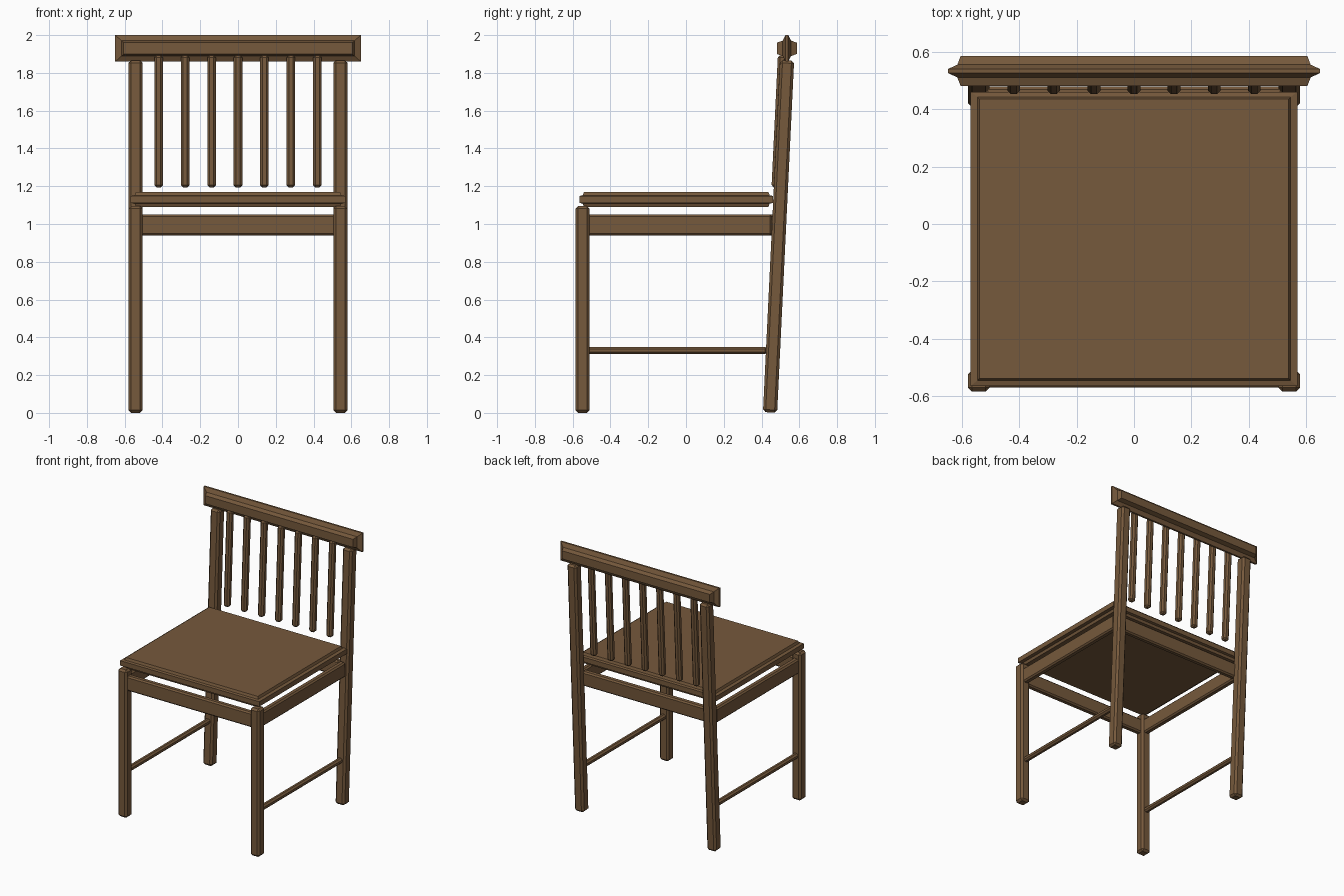
import bpy, bmesh, math
from mathutils import Vector, Matrix

if "Cube" in bpy.data.objects:
    bpy.data.objects.remove(bpy.data.objects["Cube"])

wood = bpy.data.materials.new("brown_wood")
wood.diffuse_color = (0.18, 0.10, 0.045, 1)
wood.use_nodes = True
wood.node_tree.nodes["Principled BSDF"].inputs["Base Color"].default_value = wood.diffuse_color


def finish(name, bm):
    bmesh.ops.recalc_face_normals(bm, faces=bm.faces)
    me = bpy.data.meshes.new(name)
    bm.to_mesh(me)
    bm.free()
    me.materials.append(wood)
    ob = bpy.data.objects.new(name, me)
    bpy.context.collection.objects.link(ob)
    return ob


def bar(name, size, loc, chamfer, tilt=0.0):
    """Chamfered box, tilted backwards about x."""
    bm = bmesh.new()
    bmesh.ops.create_cube(bm, size=1)
    bmesh.ops.scale(bm, vec=size, verts=bm.verts)
    bmesh.ops.bevel(bm, geom=bm.edges[:], offset=chamfer, segments=1,
                    profile=0.5, affect='EDGES')
    bm.transform(Matrix.Translation(loc) @ Matrix.Rotation(-tilt, 4, 'X'))
    return finish(name, bm)


def panel(name, layers, matrix):
    """Stack of rectangles (half width, half depth, height), capped at both ends."""
    bm = bmesh.new()
    loops = [[bm.verts.new((sx * a, sy * b, h))
              for sx, sy in ((-1, -1), (1, -1), (1, 1), (-1, 1))]
             for a, b, h in layers]
    for lo, hi in zip(loops, loops[1:]):
        for i in range(4):
            j = (i + 1) % 4
            bm.faces.new((lo[i], lo[j], hi[j], hi[i]))
    bm.faces.new(loops[0][::-1])
    bm.faces.new(loops[-1])
    bm.transform(matrix)
    return finish(name, bm)


def mirrored(half):
    return [(a, b, -h) for a, b, h in half] + [(a, b, h) for a, b, h in half[::-1]]


# Seat with a stepped tongue edge
panel("seat", mirrored([(0.54, 0.488, 0.04), (0.547, 0.495, 0.022), (0.57, 0.513, 0.018)]),
      Matrix.Translation((0, -0.052, 1.13)))

# Top rail: thin plate with a raised field on both faces
panel("top_rail", mirrored([(0.605, 0.03, 0.0525), (0.617, 0.041, 0.022), (0.65, 0.07, 0.007)]),
      Matrix.Translation((0, 0.534, 1.93)) @ Matrix.Rotation(math.pi / 2, 4, 'X'))

# Legs, side aprons and stretchers on each side
tilt = math.atan2(0.09, 1.865)
for side, s in (("left", -1), ("right", 1)):
    x = 0.542 * s
    bar("front_leg_" + side, (0.075, 0.075, 1.095), (x, -0.5475, 0.5475), 0.014)
    bar("back_leg_" + side, (0.075, 0.075, 1.865), (x, 0.49, 0.934), 0.014, tilt)
    bar("side_apron_" + side, (0.045, 0.98, 0.11), (x, -0.035, 0.995), 0.01)
    bar("stretcher_" + side, (0.038, 0.96, 0.038), (x, -0.05, 0.33), 0.011)

# Front and back aprons
bar("front_apron", (1.04, 0.045, 0.11), (0, -0.5475, 0.995), 0.01)
bar("back_apron", (1.04, 0.045, 0.11), (0, 0.455, 0.995), 0.01, tilt)

# Back spindles
for i in range(7):
    bar("spindle_%d" % (i + 1), (0.045, 0.045, 0.70), (0.14 * (i - 3), 0.492, 1.543),
        0.012, tilt)
